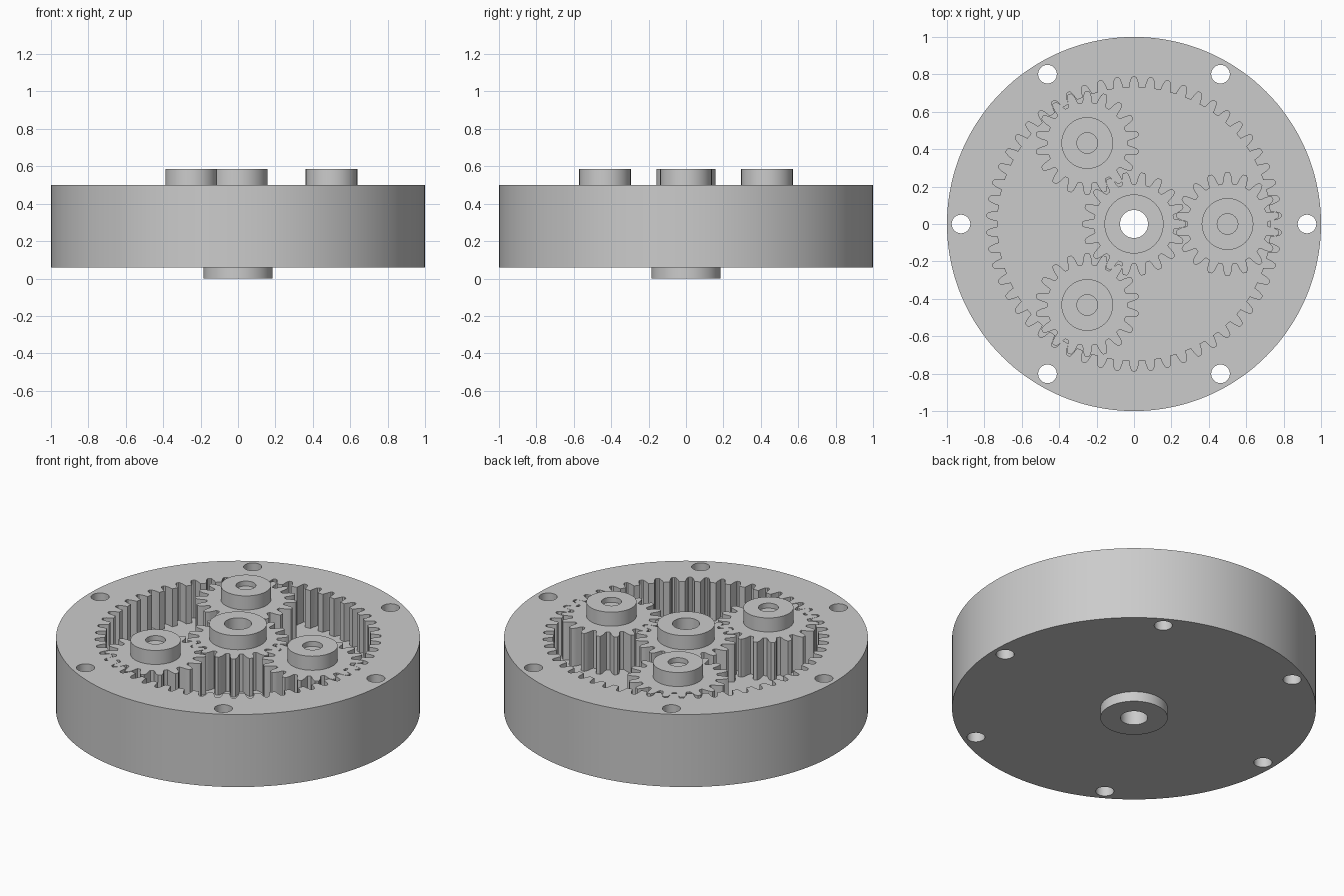
import bpy
import bmesh
from math import cos, sin, pi, radians

if "Cube" in bpy.data.objects:
    bpy.data.objects.remove(bpy.data.objects["Cube"])

# Single grey finish
steel = bpy.data.materials.new("grey metal")
steel.use_nodes = True
GREY = (0.6, 0.6, 0.6, 1)
steel.diffuse_color = GREY
steel.node_tree.nodes["Principled BSDF"].inputs["Base Color"].default_value = GREY

# Main levels and radii
BASE, FLOOR, TOP, HUB_TOP = 0.06, 0.27, 0.5, 0.585
ORBIT, BORE, PIN = 0.5, 0.075, 0.055


def circle(r, n=48, cx=0, cy=0):
    return [(cx + r * cos(2 * pi * i / n), cy + r * sin(2 * pi * i / n)) for i in range(n)]


def toothed(count, half_tooth, phase=0, cx=0, cy=0):
    """Closed outline repeating one tooth; half_tooth is (pitch fraction, radius)."""
    tooth = [(-f, r) for f, r in half_tooth] + [(f, r) for f, r in reversed(half_tooth)]
    pts = []
    for k in range(count):
        for f, r in tooth:
            a = phase + (k + f) * 2 * pi / count
            pts.append((cx + r * cos(a), cy + r * sin(a)))
    return pts


def shade(obj):
    obj.data.shade_smooth()
    obj.data.set_sharp_from_angle(angle=radians(30))


def plate(name, loops, z0, z1):
    """Extrude an outline with optional holes between two heights."""
    curve = bpy.data.curves.new(name, "CURVE")
    curve.dimensions = "2D"
    curve.fill_mode = "BOTH"
    curve.extrude = (z1 - z0) / 2
    for loop in loops:
        spline = curve.splines.new("POLY")
        spline.points.add(len(loop) - 1)
        for p, (x, y) in zip(spline.points, loop):
            p.co = (x, y, 0, 1)
        spline.use_cyclic_u = True
    temp = bpy.data.objects.new(name + " outline", curve)
    bpy.context.collection.objects.link(temp)
    graph = bpy.context.evaluated_depsgraph_get()
    mesh = bpy.data.meshes.new_from_object(temp.evaluated_get(graph))
    bpy.data.objects.remove(temp)
    # Weld caps to walls and lift into place
    bm = bmesh.new()
    bm.from_mesh(mesh)
    bmesh.ops.remove_doubles(bm, verts=bm.verts, dist=1e-5)
    bmesh.ops.translate(bm, verts=bm.verts, vec=(0, 0, (z0 + z1) / 2))
    bmesh.ops.recalc_face_normals(bm, faces=bm.faces)
    bm.to_mesh(mesh)
    bm.free()
    mesh.materials.clear()
    mesh.materials.append(steel)
    obj = bpy.data.objects.new(name, mesh)
    bpy.context.collection.objects.link(obj)
    shade(obj)
    return obj


# Housing: drilled disc with a toothed pocket cut from the top
bolts = [circle(0.05, 32, 0.925 * cos(k * pi / 3), 0.925 * sin(k * pi / 3)) for k in range(6)]
housing = plate("ring_housing", [circle(1, 144), circle(BORE)] + bolts, BASE, TOP)
ring_gap = [(0.3, 0.73), (0.26, 0.748), (0.2, 0.768), (0.14, 0.782), (0.06, 0.787)]
pocket = plate("pocket_cutter", [toothed(54, ring_gap, pi / 54)], FLOOR, TOP + 0.1)
pocket.hide_render = True
cut = housing.modifiers.new("pocket", "BOOLEAN")
cut.operation = "DIFFERENCE"
cut.solver = "EXACT"
cut.object = pocket
graph = bpy.context.evaluated_depsgraph_get()
housing.data = bpy.data.meshes.new_from_object(housing.evaluated_get(graph))
housing.modifiers.clear()
bpy.data.objects.remove(pocket)
shade(housing)

# Collar under the housing
plate("bottom_collar", [circle(0.185, 64), circle(BORE)], 0, BASE)

# Sun gear with its hub
gear_tooth = [(0.37, 0.215), (0.31, 0.226), (0.25, 0.25), (0.18, 0.267), (0.1, 0.278)]
plate("sun_gear", [toothed(18, gear_tooth), circle(BORE)], FLOOR, TOP)
plate("sun_hub", [circle(0.158, 64), circle(BORE)], TOP, HUB_TOP)

# Three planet gears, each with a hub and a recessed pin
for k in range(3):
    x, y = ORBIT * cos(k * 2 * pi / 3), ORBIT * sin(k * 2 * pi / 3)
    n = str(k + 1)
    plate("planet_gear_" + n, [toothed(18, gear_tooth, pi / 18, x, y)], FLOOR, TOP)
    plate("planet_hub_" + n, [circle(0.138, 64, x, y), circle(PIN, 48, x, y)], TOP, HUB_TOP)
    plate("planet_pin_" + n, [circle(PIN, 48, x, y)], TOP, HUB_TOP - 0.03)
